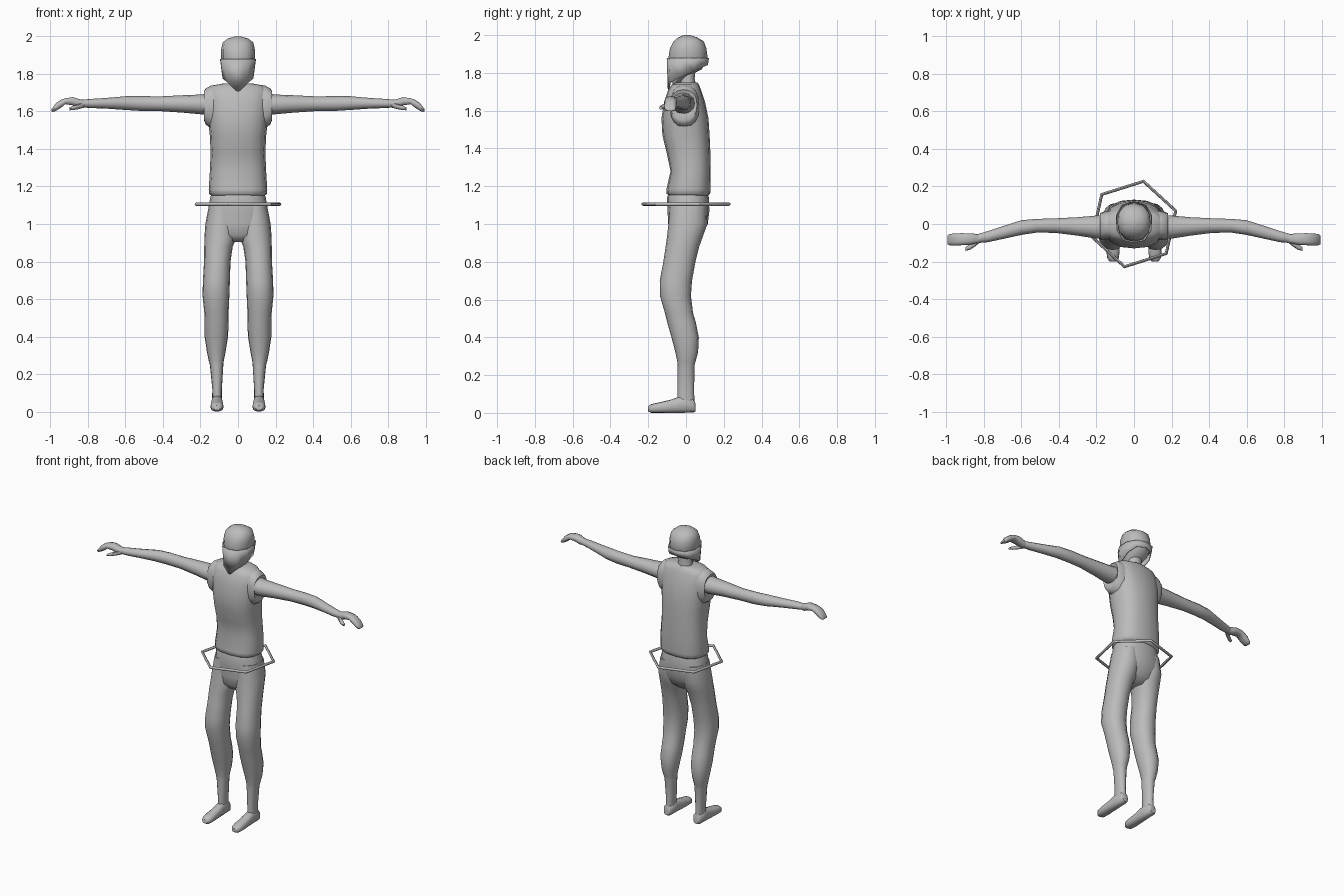
import bpy, bmesh, math
from mathutils import Vector

grey = bpy.data.materials.new("plain_grey")
grey.diffuse_color = (0.5, 0.5, 0.5, 1)


def finish(name, bm, angle=50):
    bmesh.ops.recalc_face_normals(bm, faces=bm.faces)
    me = bpy.data.meshes.new(name)
    bm.to_mesh(me)
    bm.free()
    me.materials.append(grey)
    ob = bpy.data.objects.new(name, me)
    bpy.context.collection.objects.link(ob)
    bpy.ops.object.select_all(action='DESELECT')
    ob.select_set(True)
    bpy.context.view_layer.objects.active = ob
    bpy.ops.object.shade_smooth_by_angle(angle=math.radians(angle))
    return ob


def loft(name, axis, rings, sides=16, power=1.0, mirror=False, angle=50):
    """Skin rounded sections (position, a0, a1, b0, b1) along an axis."""
    bm = bmesh.new()
    for side in ((1, -1) if mirror else (1,)):
        loops = []
        for u, a0, a1, b0, b1 in rings:
            loop = []
            for i in range(sides):
                t = 2 * math.pi * i / sides
                c, s = math.cos(t), math.sin(t)
                a = (a0 + a1) / 2 + (a1 - a0) / 2 * math.copysign(abs(c) ** power, c)
                b = (b0 + b1) / 2 + (b1 - b0) / 2 * math.copysign(abs(s) ** power, s)
                x, y, z = {'x': (u, a, b), 'y': (a, u, b), 'z': (a, b, u)}[axis]
                loop.append(bm.verts.new((x * side, y, z)))
            loops.append(loop)
        for p, q in zip(loops, loops[1:]):
            for i in range(sides):
                j = (i + 1) % sides
                bm.faces.new((p[i], p[j], q[j], q[i]))
        bm.faces.new(loops[0])
        bm.faces.new(loops[-1])
    return finish(name, bm, angle)


# Sleeveless shirt
loft("shirt", 'z', [
    (1.150, -.140, .140, -.090, .115), (1.160, -.154, .154, -.102, .128),
    (1.185, -.156, .156, -.103, .130), (1.28, -.150, .150, -.082, .130),
    (1.38, -.146, .146, -.103, .129), (1.47, -.150, .150, -.125, .125),
    (1.56, -.160, .160, -.130, .119), (1.65, -.165, .165, -.115, .100),
    (1.71, -.163, .163, -.095, .080), (1.738, -.140, .140, -.075, .068),
    (1.750, -.070, .070, -.050, .060)], power=.8)
loft("armhole", 'x', [
    (.09, -.085, .075, 1.50, 1.738), (.145, -.085, .07, 1.51, 1.738),
    (.172, -.085, .062, 1.53, 1.722), (.180, -.082, .058, 1.55, 1.712),
    (.172, -.07, .045, 1.575, 1.695)], power=.85, mirror=True)

# Trousers: hips and both legs
loft("hips", 'z', [
    (1.165, -.140, .140, -.092, .115), (1.14, -.148, .148, -.100, .121),
    (1.07, -.160, .160, -.098, .124), (1.00, -.165, .165, -.094, .115),
    (.94, -.135, .135, -.090, .085), (.905, -.06, .06, -.06, .045)], power=.85)
loft("leg", 'z', [
    (1.10, .015, .155, -.085, .110), (1.00, .006, .174, -.093, .113),
    (.93, .008, .179, -.101, .088), (.88, .028, .180, -.108, .070),
    (.80, .040, .181, -.120, .050), (.70, .043, .187, -.139, .032),
    (.62, .046, .189, -.138, .026), (.53, .050, .180, -.112, .037),
    (.48, .050, .178, -.100, .052), (.40, .053, .178, -.077, .068),
    (.32, .066, .166, -.056, .064), (.27, .076, .156, -.046, .050),
    (.25, .078, .150, -.044, .045), (.12, .086, .137, -.044, .043),
    (.04, .086, .138, -.044, .045)], power=.92, mirror=True)

# Shoes
loft("foot", 'y', [
    (.050, .092, .132, .008, .050), (.040, .083, .141, .002, .075),
    (-.03, .082, .142, 0, .088), (-.08, .079, .145, 0, .070),
    (-.15, .077, .147, 0, .054), (-.185, .082, .142, 0, .046),
    (-.200, .095, .129, .008, .034)], sides=12, power=.8, mirror=True)

# Arms, hands and thumbs
loft("arm", 'x', [
    (.13, -.075, .050, 1.582, 1.700), (.20, -.078, .045, 1.585, 1.690),
    (.30, -.062, .036, 1.594, 1.686), (.42, -.047, .030, 1.602, 1.680),
    (.52, -.046, .027, 1.603, 1.682), (.60, -.058, .020, 1.608, 1.681),
    (.70, -.080, -.012, 1.615, 1.672), (.78, -.097, -.038, 1.618, 1.667),
    (.84, -.102, -.056, 1.622, 1.662)], sides=12, mirror=True)
loft("hand", 'x', [
    (.82, -.100, -.056, 1.622, 1.660), (.85, -.106, -.052, 1.620, 1.668),
    (.88, -.111, -.050, 1.632, 1.677), (.92, -.113, -.049, 1.638, 1.671),
    (.945, -.115, -.051, 1.618, 1.663), (.97, -.115, -.052, 1.603, 1.646),
    (.985, -.113, -.054, 1.597, 1.625), (.995, -.107, -.062, 1.599, 1.612)],
    sides=10, power=.75, mirror=True)
loft("thumb", 'x', [
    (.82, -.098, -.075, 1.620, 1.650), (.85, -.122, -.090, 1.612, 1.640),
    (.875, -.138, -.108, 1.608, 1.632), (.898, -.143, -.123, 1.606, 1.622)],
    sides=8, mirror=True)

# Neck and head
loft("neck", 'z', [
    (1.72, -.055, .055, -.035, .055), (1.77, -.045, .045, -.030, .046),
    (1.84, -.045, .045, -.030, .050)], sides=12)
loft("head", 'z', [
    (1.745, -.025, .025, -.075, -.035), (1.785, -.055, .055, -.080, .020),
    (1.82, -.072, .072, -.083, .085), (1.88, -.090, .090, -.093, .115),
    (1.93, -.090, .090, -.085, .108), (1.967, -.082, .082, -.066, .094),
    (1.988, -.056, .056, -.040, .060), (2.0, -.015, .015, -.012, .020)],
    sides=12, power=.9)

# Face scarf: half outline from the front middle to the back middle
top = [(0, -.098, 1.88), (.055, -.086, 1.88), (.090, -.030, 1.88),
       (.092, .045, 1.88), (.062, .100, 1.88), (0, .118, 1.88)]
low = [(0, -.092, 1.70), (.048, -.080, 1.75), (.078, -.030, 1.775),
       (.083, .045, 1.81), (.058, .095, 1.835), (0, .112, 1.842)]
bm = bmesh.new()
rows = []
for pts in (top, low):
    rows.append([bm.verts.new(p) for p in pts]
                + [bm.verts.new((-x, y, z)) for x, y, z in pts[-2:0:-1]])
for i in range(len(rows[0])):
    j = (i + 1) % len(rows[0])
    bm.faces.new((rows[0][i], rows[0][j], rows[1][j], rows[1][i]))
scarf = finish("scarf", bm)
mod = scarf.modifiers.new("cloth", 'SOLIDIFY')
mod.thickness = .004

# Six-sided hoop around the hips
bm = bmesh.new()
loops = []
for k in range(6):
    t = math.radians(77.5 + 60 * k)
    d = Vector((math.cos(t), math.sin(t), 0))
    loop = []
    for m in range(8):
        a = 2 * math.pi * m / 8
        loop.append(bm.verts.new(d * (.233 + .009 * math.cos(a))
                                 + Vector((0, 0, 1.105 + .009 * math.sin(a)))))
    loops.append(loop)
for k in range(6):
    p, q = loops[k], loops[(k + 1) % 6]
    for m in range(8):
        n = (m + 1) % 8
        bm.faces.new((p[m], p[n], q[n], q[m]))
finish("hip_hoop", bm)
